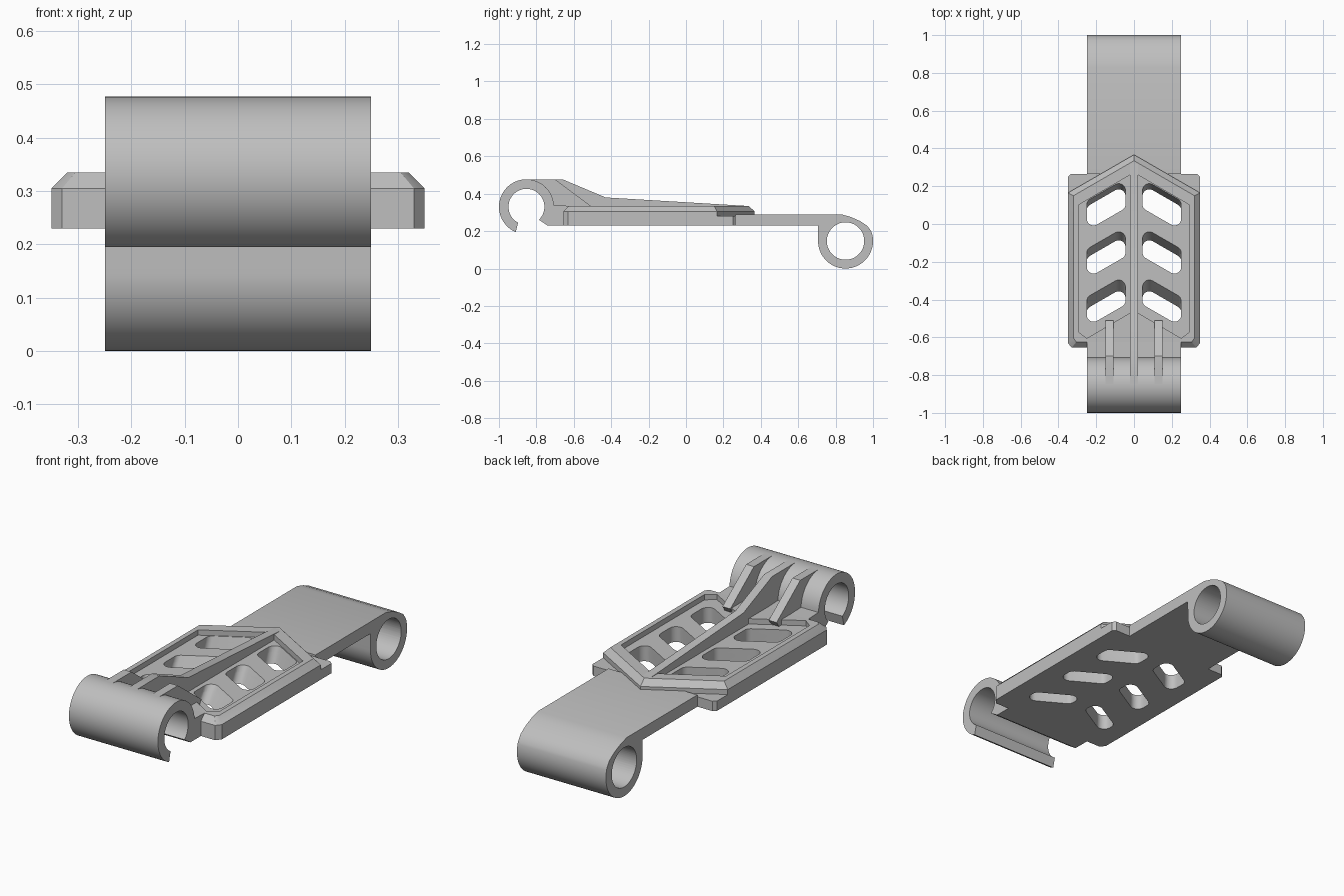
import bpy, bmesh, math
from math import radians, cos, sin
from mathutils import Vector

if bpy.data.objects.get("Cube"):
    bpy.data.objects.remove(bpy.data.objects["Cube"])

grey = bpy.data.materials.new("plain grey")
grey.use_nodes = True
COLOUR = (0.52, 0.52, 0.52, 1)
grey.diffuse_color = COLOUR
grey.node_tree.nodes["Principled BSDF"].inputs["Base Color"].default_value = COLOUR


def loft(name, rings):
    """Solid through rings that have equal point counts, capped at both ends."""
    bm = bmesh.new()
    loops = [[bm.verts.new(p) for p in ring] for ring in rings]
    n = len(loops[0])
    for a, b in zip(loops, loops[1:]):
        for i in range(n):
            j = (i + 1) % n
            bm.faces.new((a[i], a[j], b[j], b[i]))
    bm.faces.new(loops[0][::-1])
    bm.faces.new(loops[-1])
    bmesh.ops.recalc_face_normals(bm, faces=bm.faces)
    bmesh.ops.triangulate(bm, faces=bm.faces)
    mesh = bpy.data.meshes.new(name)
    bm.to_mesh(mesh)
    bm.free()
    mesh.materials.append(grey)
    ob = bpy.data.objects.new(name, mesh)
    bpy.context.collection.objects.link(ob)
    return ob


def activate(ob):
    bpy.ops.object.select_all(action="DESELECT")
    ob.select_set(True)
    bpy.context.view_layer.objects.active = ob


def finish(ob):
    activate(ob)
    bpy.ops.object.shade_smooth_by_angle(angle=radians(26))


def across(name, profile, x, half):
    """Extrude a (y, z) profile sideways about x."""
    return loft(name, [[(s, y, z) for y, z in profile] for s in (x - half, x + half)])


def level(outline, z):
    return [(x, y, z) for x, y in outline]


def arc(centre, r, start, end, n=40):
    angles = [radians(start + (end - start) * i / n) for i in range(n + 1)]
    return [(centre[0] + r * cos(a), centre[1] + r * sin(a)) for a in angles]


def rounded(points, r, n=6):
    """Round every corner of a polygon."""
    out = []
    for i, p in enumerate(points):
        p = Vector(p)
        a = (Vector(points[i - 1]) - p).normalized()
        b = (Vector(points[(i + 1) % len(points)]) - p).normalized()
        half = a.angle(b) / 2
        c = p + (a + b).normalized() * r / sin(half)
        u = p + a * r / math.tan(half) - c
        v = p + b * r / math.tan(half) - c
        turn = u.angle_signed(v)
        for k in range(n + 1):
            t = -turn * k / n
            out.append((c.x + u.x * cos(t) - u.y * sin(t),
                        c.y + u.x * sin(t) + u.y * cos(t)))
    return out


def mirrored(half):
    return half + [(-x, y) for x, y in reversed(half) if x]


def cut(tool, *targets):
    for ob in targets:
        mod = ob.modifiers.new("cut", "BOOLEAN")
        mod.operation, mod.object, mod.solver = "DIFFERENCE", tool, "EXACT"
        activate(ob)
        bpy.ops.object.modifier_apply(modifier=mod.name)
    bpy.data.objects.remove(tool)


# Main plate: lower slab with ears, and an arrow-shaped bevelled top
BASE, MID, TOP = 0.23, 0.28, 0.335
outline = mirrored([(0.33, -0.655), (0.35, -0.63), (0.35, 0.25), (0.335, 0.265)])
slab = loft("lower_slab", [level(outline, BASE), level(outline, MID)])
wide = mirrored([(0, 0.367), (0.35, 0.165), (0.35, -0.63), (0.33, -0.655)])
narrow = mirrored([(0, 0.335), (0.32, 0.15), (0.32, -0.605), (0.305, -0.625)])
arrow = loft("arrow_top", [level(wide, MID), level(wide, 0.305), level(narrow, TOP)])

# Shallow pockets and three slanted windows on each side
pocket = [(0.02, 0.26), (0.295, 0.1), (0.295, -0.57), (0.25, -0.605), (0.02, -0.47)]
for side in (-1, 1):
    flip = [(x * side, y) for x, y in pocket]
    cut(loft("pocket_cutter", [level(flip, 0.308), level(flip, 0.4)]), arrow)
    for i, draft in enumerate((0.03, 0.045, 0.06)):
        y = -0.255 * i
        rings = []
        for z, d in ((0.2, draft), (BASE, draft), (0.308, 0), (0.36, 0)):
            quad = [(0.045, y + 0.24 - d), (0.25, y + 0.122 - d),
                    (0.25, y - 0.034), (0.045, y + 0.084)]
            rings.append([(px * side, py, z) for px, py in rounded(quad, 0.036)])
        cut(loft("window_cutter", rings), slab, arrow)
finish(slab)
finish(arrow)

# Rear strap ending in a closed barrel with a flattened crown
rear = (0.853, 0.147)
crown = [(0.97, 0.228), (0.93, 0.254), (0.88, 0.276), (0.83, 0.29)]
strap = ([(0.265, BASE), (0.705, BASE)] + arc(rear, 0.147, 180, 380)
         + crown + [(0.265, 0.29)])
barrel = across("rear_strap", strap, 0, 0.25)
cut(across("bore_cutter", arc(rear, 0.1, 0, 354, 59), 0, 0.4), barrel)
finish(barrel)

# Front open hook joined to the plate by a short neck
front = (-0.853, 0.33)
hook = (arc(front, 0.147, 3, 247) + arc(front, 0.096, 242, -46, 48)
        + [(-0.74, BASE), (-0.655, BASE), (-0.655, 0.3), (-0.625, 0.3), (-0.625, TOP)])
finish(across("front_hook", hook, 0, 0.25))

# Long centre rib and two short side ribs bracing the hook
finish(across("centre_rib", [(-0.85, 0.44), (-0.85, 0.477), (-0.66, 0.477), (-0.43, 0.38),
                             (0.32, TOP), (0.32, 0.3), (-0.7, 0.3), (-0.74, 0.4)], 0, 0.022))
for side, label in ((1, "left"), (-1, "right")):
    finish(across(label + "_side_rib",
                  [(-0.85, 0.44), (-0.85, 0.477), (-0.7, 0.477), (-0.51, TOP),
                   (-0.53, 0.306), (-0.7, 0.306), (-0.74, 0.4)], side * 0.13, 0.022))
